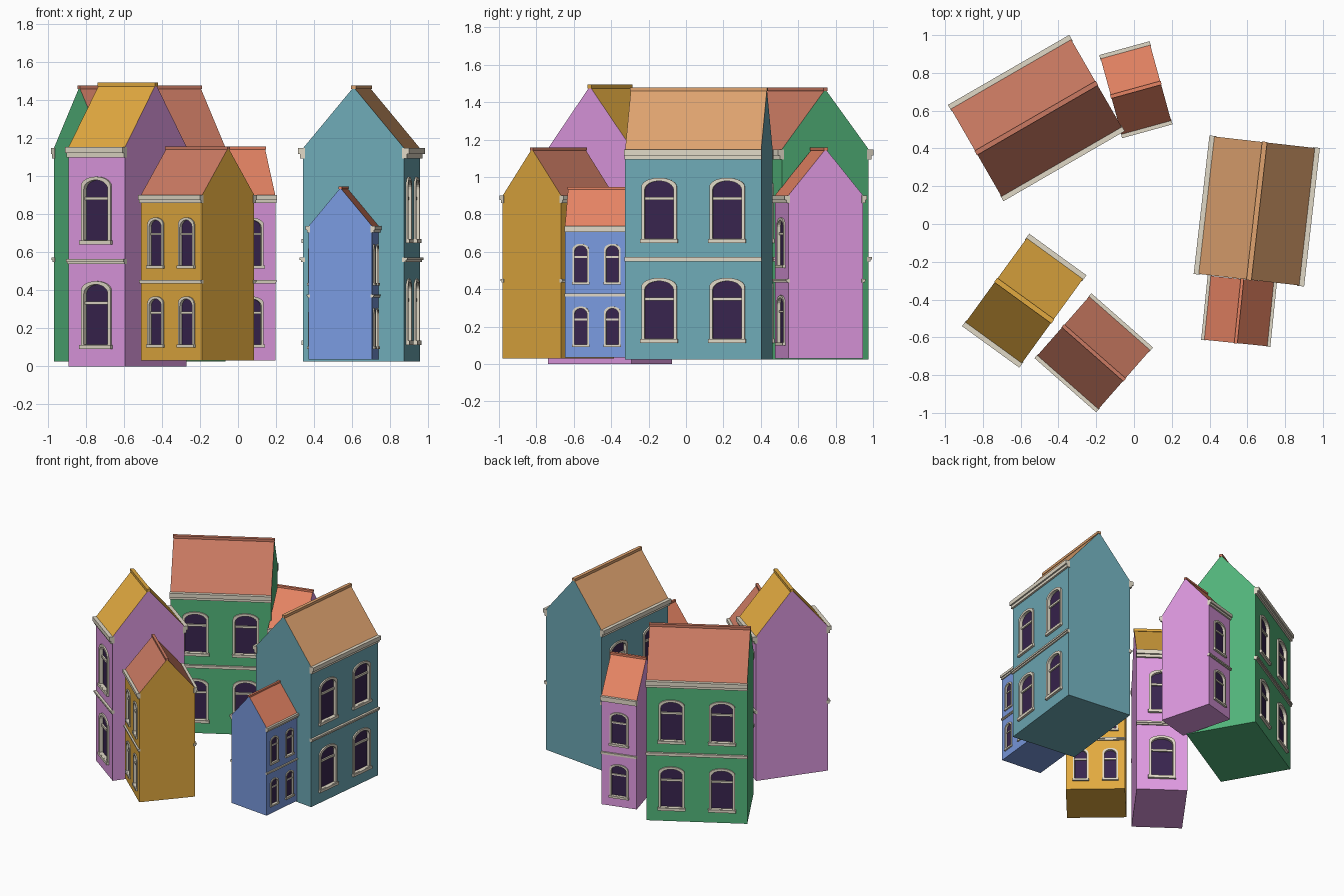
import bpy, bmesh, math
from mathutils import Matrix, Vector

if "Cube" in bpy.data.objects:
    bpy.data.objects.remove(bpy.data.objects["Cube"])


def material(name, r, g, b):
    m = bpy.data.materials.new(name)
    lin = [((c / 255 + 0.055) / 1.055) ** 2.4 for c in (r, g, b)]
    m.diffuse_color = (*lin, 1)
    m.use_nodes = True
    m.node_tree.nodes["Principled BSDF"].inputs["Base Color"].default_value = m.diffuse_color
    return m


GREEN = material("green plaster", 82, 180, 122)
TEAL = material("teal plaster", 110, 170, 182)
PINK = material("pink plaster", 224, 154, 226)
GOLD = material("golden ochre", 226, 170, 64)
BLUE = material("blue plaster", 122, 155, 224)
TERRACOTTA = material("terracotta tile", 202, 122, 98)
CORAL = material("coral tile", 230, 132, 100)
TAN = material("tan tile", 224, 164, 112)
CREAM = material("cream trim", 224, 216, 198)
GLASS = material("dark purple glass", 56, 36, 78)


def arch(cx, z0, w, h, inset=0.0, n=12):
    """Window outline with a low arched head."""
    rise = 0.14 * h
    a, b, top = w / 2 - inset, z0 + inset, z0 + h - inset
    pts = [(cx - a, b), (cx + a, b)]
    for i in range(n + 1):
        t = math.pi * i / n
        pts.append((cx + a * math.cos(t), top - rise + rise * math.sin(t)))
    return pts


def rect(x0, x1, z0, z1):
    return [(x0, z0), (x1, z0), (x1, z1), (x0, z1)]


def prism(bm, pts, y0, y1, rot):
    """Solid from an x-z outline between two depths."""
    a = [bm.verts.new(rot @ Vector((x, y0, z))) for x, z in pts]
    b = [bm.verts.new(rot @ Vector((x, y1, z))) for x, z in pts]
    bm.faces.new(a)
    bm.faces.new(b[::-1])
    for i in range(len(a)):
        j = (i + 1) % len(a)
        bm.faces.new((a[j], a[i], b[i], b[j]))


def ring(bm, outer, inner, y0, y1, rot):
    """Frame between two matching outlines."""
    loops = [[bm.verts.new(rot @ Vector((x, y, z))) for x, z in pts]
             for pts, y in ((outer, y0), (outer, y1), (inner, y1), (inner, y0))]
    n = len(outer)
    for k in range(4):
        p, q = loops[k], loops[(k + 1) % 4]
        for i in range(n):
            j = (i + 1) % n
            bm.faces.new((p[i], p[j], q[j], q[i]))


def finish(bm, name, mats, place):
    bmesh.ops.recalc_face_normals(bm, faces=bm.faces)
    me = bpy.data.meshes.new(name)
    bm.to_mesh(me)
    bm.free()
    for m in mats:
        me.materials.append(m)
    ob = bpy.data.objects.new(name, me)
    ob.matrix_world = place
    bpy.context.collection.objects.link(ob)
    return ob


def house(name, x, y, base, angle, width, f, bays, wall, roof):
    """f is the storey height; depth, roof and trim follow from it."""
    place = Matrix.Translation((x, y, base)) @ Matrix.Rotation(math.radians(angle), 4, 'Z')
    hw, hd, eave, top = width / 2, f / 2, 2.1 * f, 2.7 * f
    bay = width / bays
    win_w, win_h = 0.52 * bay, 0.64 * f
    recess, proud, t = 0.03 * f, 0.02 * f, 0.032 * f

    # walls and pitched roof: a gable profile run along the street
    bm = bmesh.new()
    profile = [(-hd, 0), (hd, 0), (hd, eave), (0, top), (-hd, eave)]
    prism(bm, profile, -hw, hw, Matrix.Rotation(math.pi / 2, 4, 'Z'))
    bmesh.ops.recalc_face_normals(bm, faces=bm.faces)
    for face in bm.faces:
        face.material_index = 1 if face.normal.z > 0.1 else 0
    body = finish(bm, name + "_walls_and_roof", (wall, roof), place)

    cut, frames, panes, trim, ridge = (bmesh.new() for _ in range(5))
    for turn in (0, math.pi):                      # both window facades
        rot = Matrix.Rotation(turn, 4, 'Z')
        for floor in (0, 1):
            z0 = floor * f + 0.175 * f
            for i in range(bays):
                cx = -hw + bay * (i + 0.5)
                outer = arch(cx, z0, win_w, win_h)
                inner = arch(cx, z0, win_w, win_h, t)
                hole = arch(cx, z0, win_w, win_h, t * 0.5)
                prism(cut, hole, -hd + recess, -hd - 0.05, rot)
                ring(frames, outer, inner, -hd + recess, -hd - proud, rot)
                prism(panes, hole, -hd + recess + 0.003, -hd + recess - 0.002, rot)
                # transom bar and sill
                zt = z0 + 0.65 * win_h
                prism(frames, rect(cx - win_w / 2 + t, cx + win_w / 2 - t, zt, zt + 0.03 * f),
                      -hd + recess, -hd + recess - 0.025 * f, rot)
                prism(frames, rect(cx - win_w * 0.53, cx + win_w * 0.53, z0 - 0.01 * f, z0 + 0.03 * f),
                      -hd + 0.01 * f, -hd - 0.035 * f, rot)
        # stepped cornice and storey band
        e = hw + 0.006 * f
        for za, zb, out in ((2.0, 2.04, 0.028), (2.04, 2.1, 0.05),
                            (0.978, 1.0, 0.02), (1.0, 1.025, 0.033)):
            prism(trim, rect(-e, e, za * f, zb * f), -hd + 0.02 * f, -hd - out * f, rot)
    # ridge cap
    prism(ridge, rect(-hw - 0.003, hw + 0.003, top - 0.02 * f, top + 0.018 * f),
          -0.025 * f, 0.025 * f, Matrix())

    # cut the window recesses
    cutter = finish(cut, name + "_cutter", (wall,), place)
    cutter.hide_render = True
    mod = body.modifiers.new("window_recesses", 'BOOLEAN')
    mod.operation, mod.solver, mod.object = 'DIFFERENCE', 'EXACT', cutter
    bpy.context.view_layer.update()
    bpy.context.view_layer.objects.active = body
    bpy.ops.object.modifier_apply(modifier=mod.name)
    bpy.data.objects.remove(cutter)

    finish(frames, name + "_window_frames", (CREAM,), place)
    finish(panes, name + "_window_panes", (GLASS,), place)
    finish(trim, name + "_cornice_and_band", (CREAM,), place)
    finish(ridge, name + "_ridge_cap", (roof,), place)


#     name                x       y      base  angle  width  storey bays
house("green_house", -0.517, 0.561, 0.025, 30.0, 0.735, 0.535, 2, GREEN, TERRACOTTA)
house("teal_house", 0.650, 0.069, 0.025, 83.5, 0.732, 0.535, 2, TEAL, TAN)
house("tall_pink_house", -0.581, -0.406, 0.0, -36.0, 0.368, 0.55, 1, PINK, GOLD)
house("ochre_house", -0.213, -0.682, 0.03, -41.3, 0.430, 0.415, 2, GOLD, TERRACOTTA)
house("small_pink_house", 0.010, 0.711, 0.03, 15.4, 0.272, 0.415, 1, PINK, CORAL)
house("blue_house", 0.556, -0.461, 0.035, 84.2, 0.340, 0.335, 2, BLUE, CORAL)
